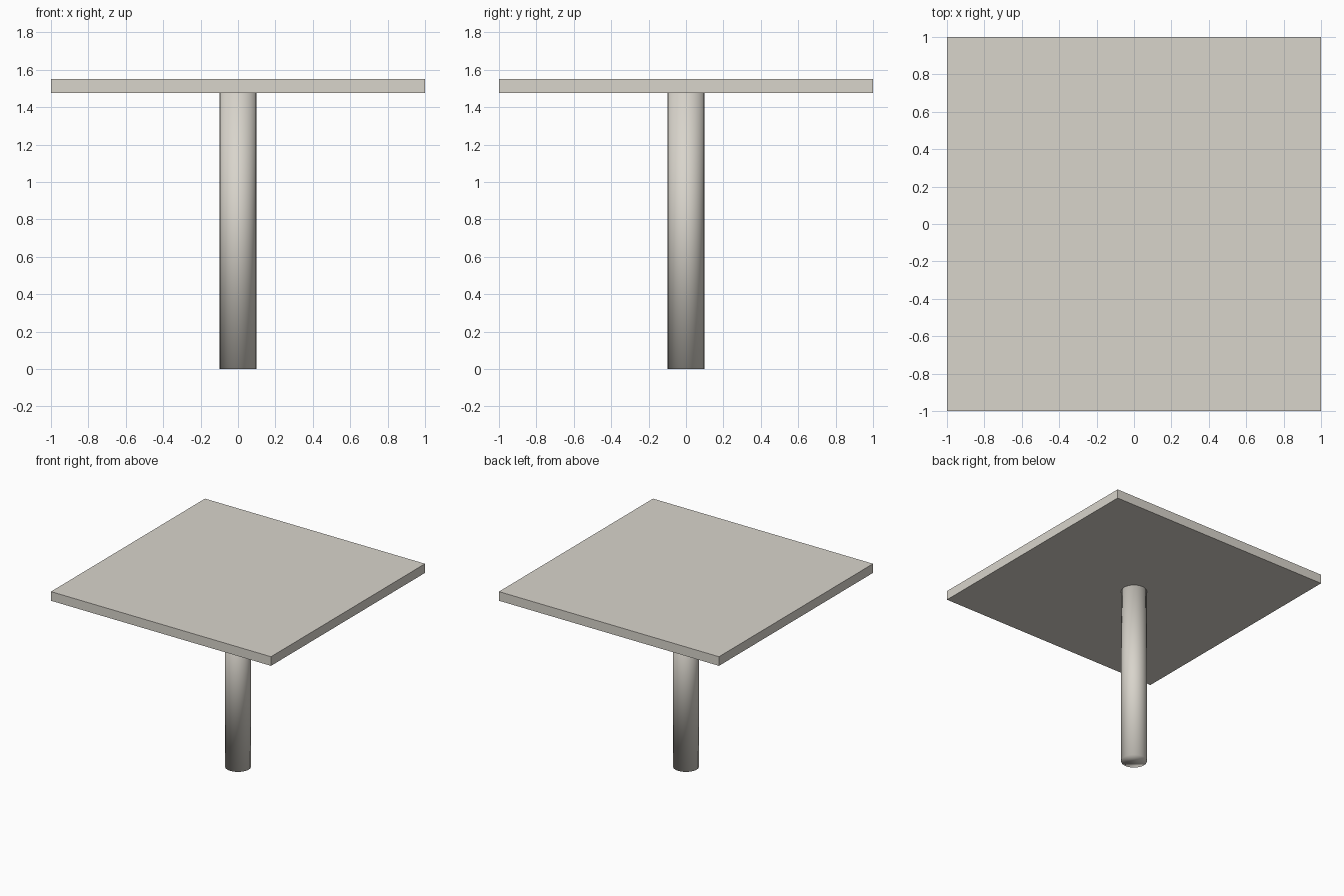
import bpy

if "Cube" in bpy.data.objects:
    bpy.data.objects.remove(bpy.data.objects["Cube"])

stone = bpy.data.materials.new("warm grey")
stone.diffuse_color = (0.69, 0.66, 0.60, 1)
stone.use_nodes = True
stone.node_tree.nodes["Principled BSDF"].inputs["Base Color"].default_value = stone.diffuse_color

TOP, UNDER, RADIUS = 1.55, 1.475, 0.098

# Square slab top
bpy.ops.mesh.primitive_cube_add(size=1, location=(0, 0, (TOP + UNDER) / 2))
slab = bpy.context.object
slab.name = "table_top"
slab.scale = (2, 2, TOP - UNDER)
bpy.ops.object.transform_apply(location=False, rotation=False, scale=True)
slab.data.materials.append(stone)

# Round central post, softly shaded over its ends
bpy.ops.mesh.primitive_cylinder_add(vertices=32, radius=RADIUS, depth=UNDER,
                                    location=(0, 0, UNDER / 2))
post = bpy.context.object
post.name = "centre_post"
bpy.ops.object.shade_smooth()
post.data.materials.append(stone)
